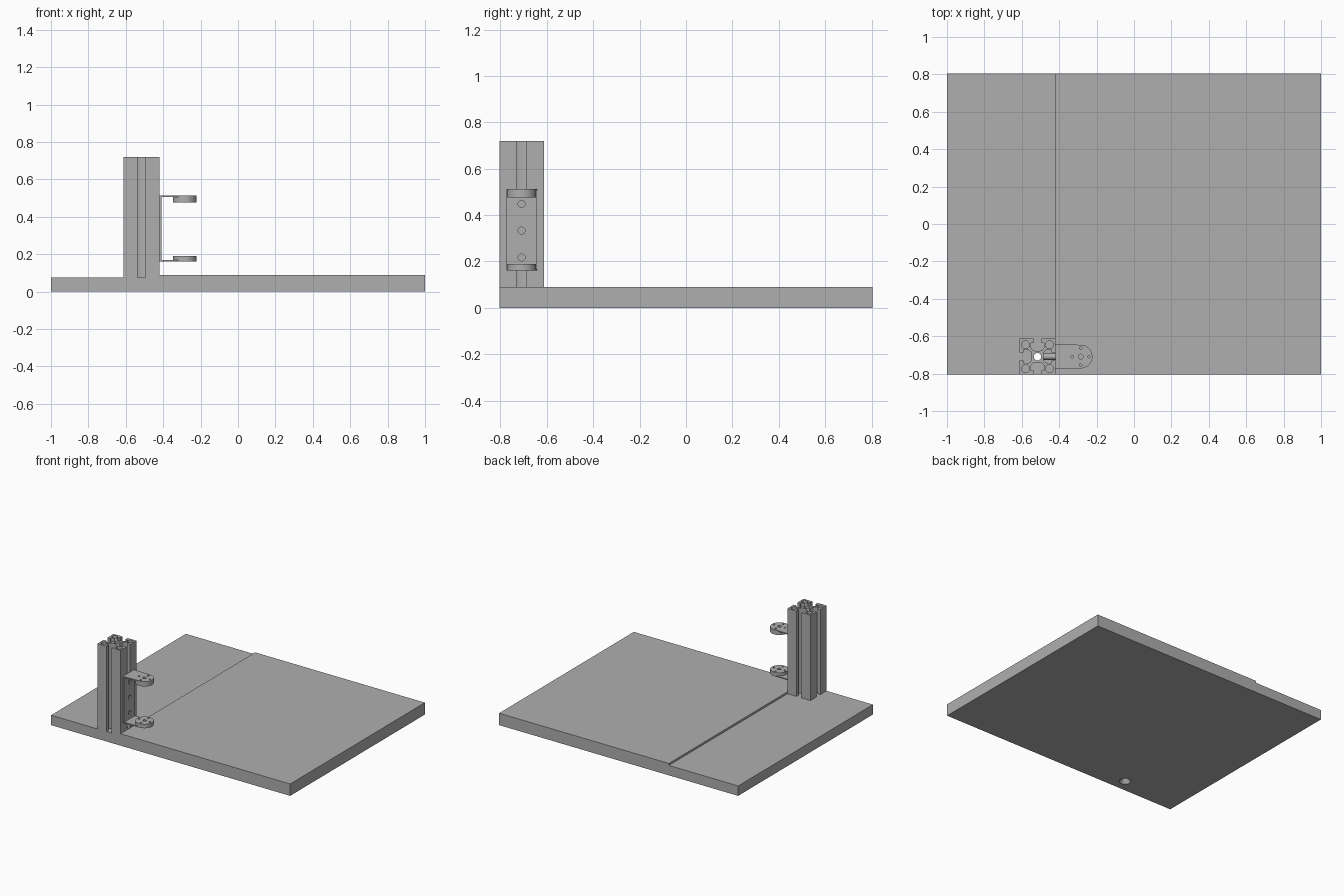
import bpy, bmesh
from math import cos, sin, pi, radians
from mathutils import Matrix, Vector

if "Cube" in bpy.data.objects:
    bpy.data.objects.remove(bpy.data.objects["Cube"], do_unlink=True)

grey = bpy.data.materials.new("plain grey")
grey.use_nodes = True
colour = (0.43, 0.43, 0.43, 1)
grey.diffuse_color = colour
grey.node_tree.nodes["Principled BSDF"].inputs["Base Color"].default_value = colour

PX, PY, HALF = -0.516, -0.709, 0.096      # post centre and half width
HX = -0.285                               # horn centre
parts = []


def make(name, bm):
    bmesh.ops.recalc_face_normals(bm, faces=bm.faces)
    mesh = bpy.data.meshes.new(name)
    bm.to_mesh(mesh)
    bm.free()
    mesh.materials.append(grey)
    obj = bpy.data.objects.new(name, mesh)
    bpy.context.collection.objects.link(obj)
    parts.append(obj)
    return obj


def prism(name, points, direction):
    """Extrude a flat outline along a direction."""
    bm = bmesh.new()
    face = bm.faces.new([bm.verts.new(p) for p in points])
    out = bmesh.ops.extrude_face_region(bm, geom=[face])
    verts = [v for v in out["geom"] if isinstance(v, bmesh.types.BMVert)]
    bmesh.ops.translate(bm, verts=verts, vec=Vector(direction))
    return make(name, bm)


def rod(name, start, end, r1, r2=None, sides=32):
    """Cylinder or cone between two points."""
    start, end = Vector(start), Vector(end)
    axis = end - start
    turn = axis.to_track_quat('Z', 'Y').to_matrix().to_4x4()
    bm = bmesh.new()
    bmesh.ops.create_cone(bm, cap_ends=True, segments=sides, radius1=r1,
                          radius2=r1 if r2 is None else r2, depth=axis.length,
                          matrix=Matrix.Translation((start + end) / 2) @ turn)
    return make(name, bm)


def combine(obj, tools, operation='DIFFERENCE'):
    """Apply booleans and remove the tools."""
    for tool in tools:
        mod = obj.modifiers.new("cut", 'BOOLEAN')
        mod.operation, mod.solver, mod.object = operation, 'EXACT', tool
    graph = bpy.context.evaluated_depsgraph_get()
    mesh = bpy.data.meshes.new_from_object(obj.evaluated_get(graph))
    obj.modifiers.clear()
    obj.data = mesh
    for tool in tools:
        parts.remove(tool)
        bpy.data.objects.remove(tool, do_unlink=True)


# Stepped base board with a countersunk hole under the post
outline = [(-1, 0), (1, 0), (1, 0.09), (-0.42, 0.09), (-0.42, 0.075), (-1, 0.075)]
base = prism("base_board", [(x, -0.805, z) for x, z in outline], (0, 1.61, 0))
combine(base, [rod("bore", (PX, PY, -0.1), (PX, PY, 0.2), 0.02),
               rod("sink", (PX, PY, -0.01), (PX, PY, 0.03), 0.047, 0.02)])

# Slotted post: one slot outline repeated on four sides
half_slot = [(0.021, HALF), (0.021, 0.074), (0.034, 0.074), (0.039, 0.064),
             (0.037, 0.05), (0.026, 0.036), (0.012, 0.031)]
slot = half_slot + [(-x, y) for x, y in reversed(half_slot)]
profile = []
for k in range(4):
    c, s = round(cos(k * pi / 2)), round(sin(k * pi / 2))
    for x, y in [(HALF, HALF)] + slot:
        profile.append((PX + c * x - s * y, PY + s * x + c * y, 0.075))
post = prism("slotted_post", profile, (0, 0, 0.645))
bores = [rod("bore", (PX, PY, 0), (PX, PY, 1), 0.02)]
for sx in (-1, 1):
    for sy in (-1, 1):
        x, y = PX + sx * 0.064, PY + sy * 0.064
        bores.append(rod("bore", (x, y, 0), (x, y, 1), 0.021))
combine(post, bores)

# Bracket plate with three screw holes, screws sit in the post slot
plate = prism("bracket_plate", [(-0.42, PY - 0.066, 0.16), (-0.42, PY + 0.066, 0.16),
              (-0.42, PY + 0.066, 0.513), (-0.42, PY - 0.066, 0.513)], (0.01, 0, 0))
holes = []
for z in (0.217, 0.333, 0.448):
    holes.append(rod("hole", (-0.45, PY, z), (-0.38, PY, z), 0.015))
combine(plate, holes)
for i, z in enumerate((0.217, 0.333, 0.448)):
    rod(f"screw_{i + 1}", (-0.488, PY, z), (-0.419, PY, z), 0.017)

# Two rounded arms, each carrying a drilled round horn on its inner side
arc = [(HX + 0.063 * cos(a), PY + 0.063 * sin(a))
       for a in [radians(-90 + 7.5 * i) for i in range(25)]]
arm = [(-0.42, PY - 0.066)] + arc + [(-0.42, PY + 0.066)]
drills = [(0, 0, 0.013)] + [(0.045 * dx, 0.045 * dy, 0.007)
                            for dx, dy in ((1, 0), (-1, 0), (0, 1), (0, -1))]
for side, z_arm, z0, z1 in (("upper", 0.505, 0.476, 0.505),
                            ("lower", 0.16, 0.168, 0.19)):
    pieces = [prism(side + "_arm", [(x, y, z_arm) for x, y in arm], (0, 0, 0.008)),
              rod(side + "_horn", (HX, PY, z0), (HX, PY, z1), 0.063, sides=48)]
    for piece in pieces:
        combine(piece, [rod("drill", (HX + dx, PY + dy, 0.1), (HX + dx, PY + dy, 0.6), r, sides=20)
                        for dx, dy, r in drills])

# Smooth the round walls, keep edges sharp
bpy.ops.object.select_all(action='DESELECT')
for obj in parts:
    obj.select_set(True)
bpy.context.view_layer.objects.active = parts[0]
bpy.ops.object.shade_smooth_by_angle(angle=radians(25))
